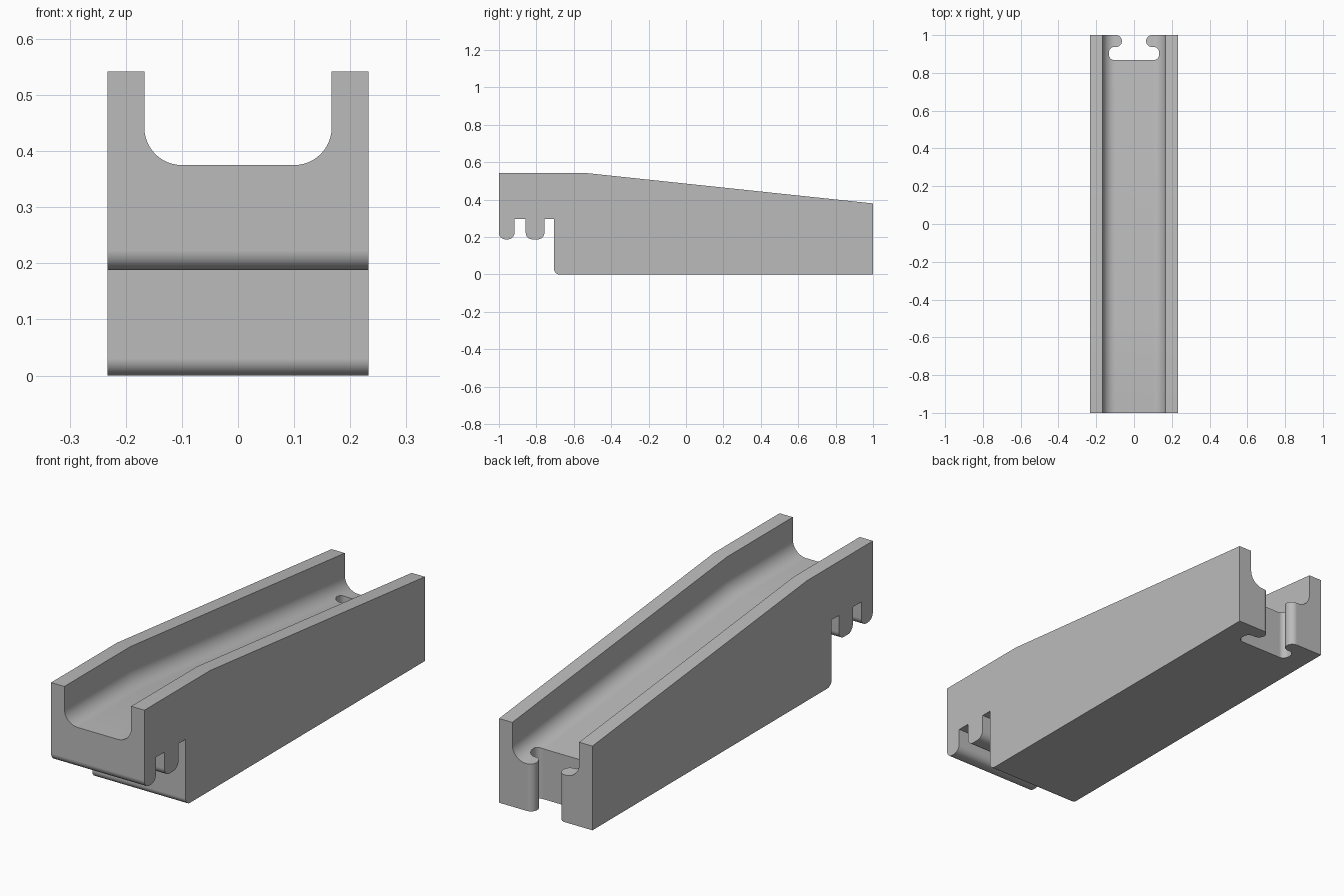
import bpy, bmesh, math
from mathutils import Vector

if "Cube" in bpy.data.objects:
    bpy.data.objects.remove(bpy.data.objects["Cube"])

WIDTH = 0.233      # half width of the body
TOP = 0.542        # wall height at the front
BREAK_Y = -0.53    # where the top starts to slope down
BACK_Z = 0.38      # wall height at the back
SLOPE = (BACK_Z - TOP) / (1 - BREAK_Y)


def rounded(points, steps=8):
    """Outline from (u, v) or (u, v, radius) corners, with right-angle corners rounded."""
    out = []
    for i, p in enumerate(points):
        c = Vector(p[:2])
        if len(p) == 2:
            out.append(c)
            continue
        a = (Vector(points[i - 1][:2]) - c).normalized() * p[2]
        b = (Vector(points[(i + 1) % len(points)][:2]) - c).normalized() * p[2]
        for k in range(steps + 1):
            t = k / steps * math.pi / 2
            out.append(c + a * (1 - math.sin(t)) + b * (1 - math.cos(t)))
    clean = [p for i, p in enumerate(out) if (p - out[i - 1]).length > 1e-5]
    return clean


def loft(name, sections):
    """Solid through matching closed sections."""
    bm = bmesh.new()
    rings = [[bm.verts.new(co) for co in s] for s in sections]
    n = len(rings[0])
    bm.faces.new(rings[0])
    bm.faces.new(rings[-1])
    for r, s in zip(rings, rings[1:]):
        for i in range(n):
            j = (i + 1) % n
            bm.faces.new((r[i], r[j], s[j], s[i]))
    bmesh.ops.recalc_face_normals(bm, faces=bm.faces)
    mesh = bpy.data.meshes.new(name)
    bm.to_mesh(mesh)
    bm.free()
    ob = bpy.data.objects.new(name, mesh)
    bpy.context.collection.objects.link(ob)
    return ob


def mirrored(half):
    return half + [(-p[0],) + tuple(p[1:]) for p in reversed(half)]


# Body: side outline with two hooked teeth under the front
side = rounded([
    (-1, TOP), (-1, 0.188, 0.035), (-0.917, 0.188, 0.035), (-0.917, 0.298),
    (-0.857, 0.298), (-0.857, 0.188, 0.035), (-0.757, 0.188, 0.035), (-0.757, 0.298),
    (-0.706, 0.298), (-0.706, 0, 0.03), (1, 0), (1, BACK_Z), (BREAK_Y, TOP)])
body = loft("channel_body", [[(x, p.x, p.y) for p in side] for x in (-WIDTH, WIDTH)])

# Channel: round-bottomed trough that follows the sloping top
trough = rounded(mirrored([(0.167, 0.4), (0.167, -0.167, 0.067)]), 12)
stations = [(-1.1, TOP), (BREAK_Y, TOP), (1.1, TOP + SLOPE * (1.1 - BREAK_Y))]
channel = loft("channel_cutter", [[(p.x, y, z + p.y) for p in trough] for y, z in stations])

# Back slot: keyhole with rounded lips, cut right through
keyhole = rounded(mirrored([
    (0.095, 1.1), (0.095, 1), (0.064, 1, 0.031), (0.064, 0.937, 0.031),
    (0.133, 0.937, 0.028), (0.133, 0.868, 0.028)]))
slot = loft("slot_cutter", [[(p.x, p.y, z) for p in keyhole] for z in (-0.1, 0.7)])

bpy.context.view_layer.objects.active = body
for cutter in (channel, slot):
    cutter.hide_render = True
    mod = body.modifiers.new("cut", "BOOLEAN")
    mod.operation = "DIFFERENCE"
    mod.solver = "EXACT"
    mod.object = cutter
    bpy.ops.object.modifier_apply(modifier=mod.name)
    bpy.data.objects.remove(cutter)

# Plain grey finish
grey = bpy.data.materials.new("plain_grey")
colour = (0.5, 0.5, 0.5, 1)
grey.use_nodes = True
grey.diffuse_color = colour
grey.node_tree.nodes["Principled BSDF"].inputs["Base Color"].default_value = colour
body.data.materials.clear()
body.data.materials.append(grey)

# Smooth fillets, crisp edges
bpy.ops.object.select_all(action="DESELECT")
body.select_set(True)
bpy.ops.object.shade_smooth_by_angle(angle=math.radians(30))
weighted = body.modifiers.new("even_shading", "WEIGHTED_NORMAL")
weighted.keep_sharp = True
